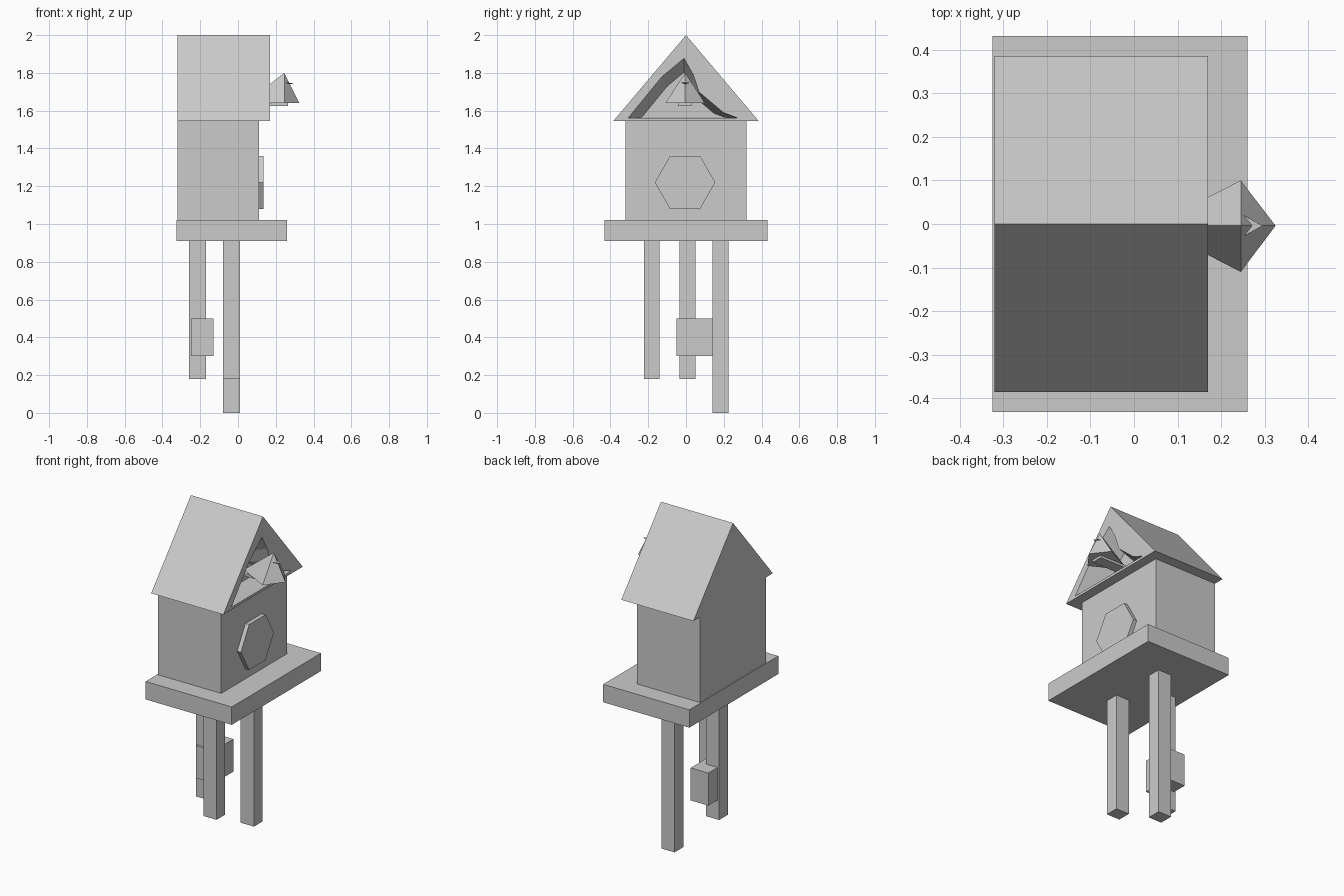
import bpy, bmesh, math
from mathutils import Vector

if "Cube" in bpy.data.objects:
    bpy.data.objects.remove(bpy.data.objects["Cube"])


def make(name, verts, faces):
    me = bpy.data.meshes.new(name)
    me.from_pydata(verts, [], faces)
    bm = bmesh.new()
    bm.from_mesh(me)
    bmesh.ops.recalc_face_normals(bm, faces=bm.faces)
    bm.to_mesh(me)
    bm.free()
    ob = bpy.data.objects.new(name, me)
    bpy.context.collection.objects.link(ob)
    return ob


def prism(name, profile, x0, x1, scale=1.0, centre=(0, 0)):
    """Extrude a (y, z) profile from x0 to x1; the x0 end may be scaled about a centre."""
    n = len(profile)
    cy, cz = centre
    back = [(x0, cy + (y - cy) * scale, cz + (z - cz) * scale) for y, z in profile]
    front = [(x1, y, z) for y, z in profile]
    faces = [tuple(range(n)), tuple(range(n, 2 * n))]
    faces += [(i, (i + 1) % n, n + (i + 1) % n, n + i) for i in range(n)]
    return make(name, back + front, faces)


def box(name, x0, x1, y0, y1, z0, z1):
    return prism(name, [(y0, z0), (y1, z0), (y1, z1), (y0, z1)], x0, x1)


# Platform and house
box("platform", -0.325, 0.26, -0.432, 0.432, 0.91, 1.02)
box("house_body", -0.32, 0.11, -0.32, 0.32, 1.02, 1.545)

# Hexagonal dial
dial = [(-0.005 + 0.16 * math.cos(math.radians(60 * i)),
         1.22 + 0.161 * math.sin(math.radians(60 * i))) for i in range(6)]
prism("dial", dial, 0.10, 0.135)

# Hanging weights and block
box("rear_weight", -0.26, -0.17, -0.035, 0.05, 0.18, 0.91)
box("left_weight", -0.08, 0.01, -0.222, -0.14, 0.18, 0.91)
box("right_weight", -0.08, 0.01, 0.14, 0.225, 0.0, 0.91)
box("weight_block", -0.25, -0.13, -0.05, 0.14, 0.30, 0.50)

# Gabled roof with a ragged opening carved into its front
roof = prism("roof", [(-0.385, 1.545), (0.385, 1.545), (0, 2.0)], -0.32, 0.17)
hole = [(-0.31, 1.56), (0.28, 1.56), (0.20, 1.59), (0.07, 1.70),
        (0.04, 1.79), (-0.01, 1.88), (-0.13, 1.78)]
cutter = prism("opening_cutter", hole, 0.03, 0.175, 0.75, (-0.01, 1.575))
cutter.hide_render = True
cutter.hide_viewport = False
mod = roof.modifiers.new("opening", "BOOLEAN")
mod.object = cutter
mod.operation = "DIFFERENCE"
mod.solver = "EXACT"
bpy.context.view_layer.objects.active = roof
bpy.ops.object.modifier_apply(modifier=mod.name)
bpy.data.objects.remove(cutter)

# Bird: faceted body with a pointed front and a long tapered tail
make("bird",
     [(0.325, -0.004, 1.64), (0.245, 0.10, 1.64), (0.04, -0.004, 1.64),
      (0.245, -0.11, 1.64), (0.245, -0.004, 1.80)],
     [(0, 1, 4), (1, 2, 4), (2, 3, 4), (3, 0, 4), (3, 2, 1, 0)])

# Perch under the bird
box("perch", 0.03, 0.265, -0.042, 0.028, 1.625, 1.641)

# Small beak spike
make("beak",
     [(0.295, -0.004, 1.745), (0.252, 0.02, 1.75), (0.252, -0.028, 1.75), (0.255, -0.004, 1.735)],
     [(0, 1, 2), (0, 1, 3), (0, 2, 3), (1, 2, 3)])
